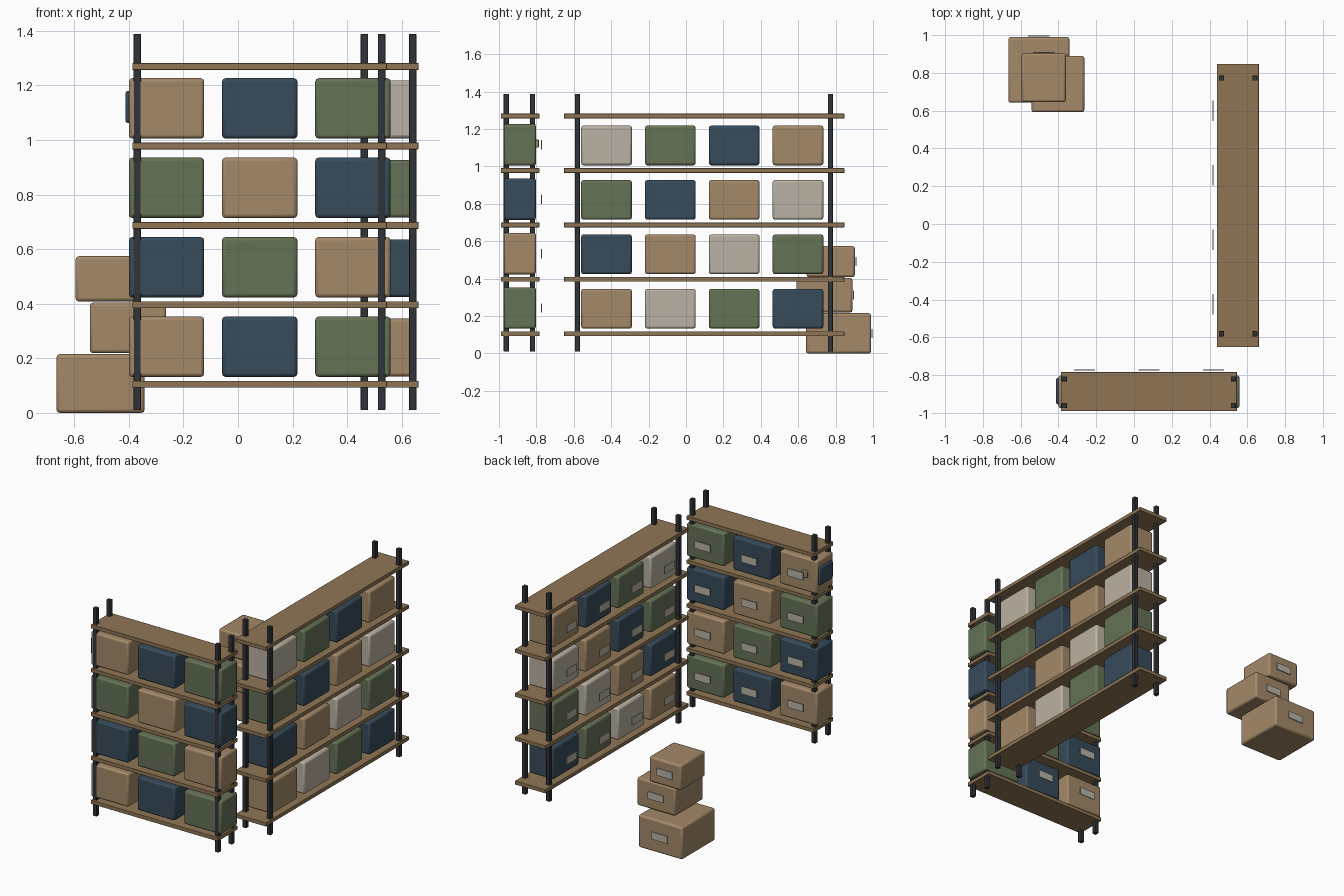
import bpy

if "Cube" in bpy.data.objects:
    bpy.data.objects.remove(bpy.data.objects["Cube"])


def material(name, rgb):
    m = bpy.data.materials.new(name)
    m.diffuse_color = (*rgb, 1)
    m.use_nodes = True
    m.node_tree.nodes["Principled BSDF"].inputs["Base Color"].default_value = m.diffuse_color
    return m


TAN = material("tan_card", (0.37, 0.25, 0.14))
BLUE = material("blue_card", (0.038, 0.07, 0.105))
GREEN = material("green_card", (0.13, 0.17, 0.093))
BEIGE = material("beige_card", (0.49, 0.44, 0.36))
WOOD = material("shelf_wood", (0.28, 0.18, 0.09))
METAL = material("post_metal", (0.03, 0.034, 0.04))
PAPER = material("label_paper", (0.48, 0.45, 0.38))


def block(name, lo, hi, mat, bevel=0.0):
    """Box spanning two corners, with optional rounded edges."""
    bpy.ops.mesh.primitive_cube_add(size=1, location=[(a + b) / 2 for a, b in zip(lo, hi)])
    ob = bpy.context.object
    ob.name = name
    ob.scale = [b - a for a, b in zip(lo, hi)]
    bpy.ops.object.transform_apply(location=False, rotation=False, scale=True)
    ob.data.materials.append(mat)
    if bevel:
        mod = ob.modifiers.new("rounded_edges", 'BEVEL')
        mod.width = bevel
        mod.segments = 2
        bpy.ops.object.shade_smooth_by_angle()
    return ob


def centred(name, c, size, mat, bevel=0.0):
    return block(name, [p - s / 2 for p, s in zip(c, size)],
                 [p + s / 2 for p, s in zip(c, size)], mat, bevel)


PITCH = 0.291


def rack(name, x0, x1, y0, y1, post_xs, post_ys):
    # Five boards and four posts
    for i in range(5):
        z = 0.105 + PITCH * i
        block(name + "_board", (x0, y0, z - 0.0125), (x1, y1, z + 0.0125), WOOD, 0.002)
    for px in post_xs:
        for py in post_ys:
            block(name + "_post", (px - 0.0135, py - 0.0135, 0.01),
                  (px + 0.0135, py + 0.0135, 1.388), METAL, 0.002)


rack("short_rack", -0.387, 0.545, -0.99, -0.784, (-0.369, 0.526), (-0.961, -0.82))
rack("long_rack", 0.439, 0.661, -0.652, 0.847, (0.463, 0.64), (-0.581, 0.772))

# Storage boxes and labels on both racks
for row in range(4):
    za = 0.2425 + PITCH * row
    for col in range(3):
        x = -0.262 + 0.3415 * col
        centred("short_rack_box", (x, -0.888, za), (0.276, 0.172, 0.221),
                (TAN, BLUE, GREEN)[(row + col) % 3], 0.012)
        centred("short_rack_label", (x, -0.773, za), (0.112, 0.005, 0.05), PAPER)
    zb = 0.239 + PITCH * row
    for col in range(4):
        y = -0.425 + 0.3413 * col
        centred("long_rack_box", (0.55, y, zb), (0.182, 0.271, 0.212),
                (TAN, BEIGE, GREEN, BLUE)[(col - row) % 4], 0.012)
        centred("long_rack_label", (0.419, y, zb), (0.005, 0.108, 0.05), PAPER)

# Bundle poking through the end box of the top row
block("blue_bundle", (-0.413, -0.955, 1.062), (-0.36, -0.815, 1.18), BLUE, 0.01)
block("bundle_strap", (-0.335, -0.82, 1.10), (-0.295, -0.787, 1.144), TAN, 0.004)

# Stacked floor boxes with labels on the rear face
for lo, hi in (((-0.665, 0.642, 0.0), (-0.342, 0.99, 0.215)),
               ((-0.543, 0.592, 0.219), (-0.263, 0.89, 0.404)),
               ((-0.595, 0.645, 0.408), (-0.361, 0.903, 0.574))):
    block("floor_box", lo, hi, TAN, 0.012)
    x, z = (lo[0] + hi[0]) / 2, (lo[2] + hi[2]) / 2
    centred("floor_box_label", (x, hi[1] + 0.005, z), (0.114, 0.006, 0.048), PAPER)
